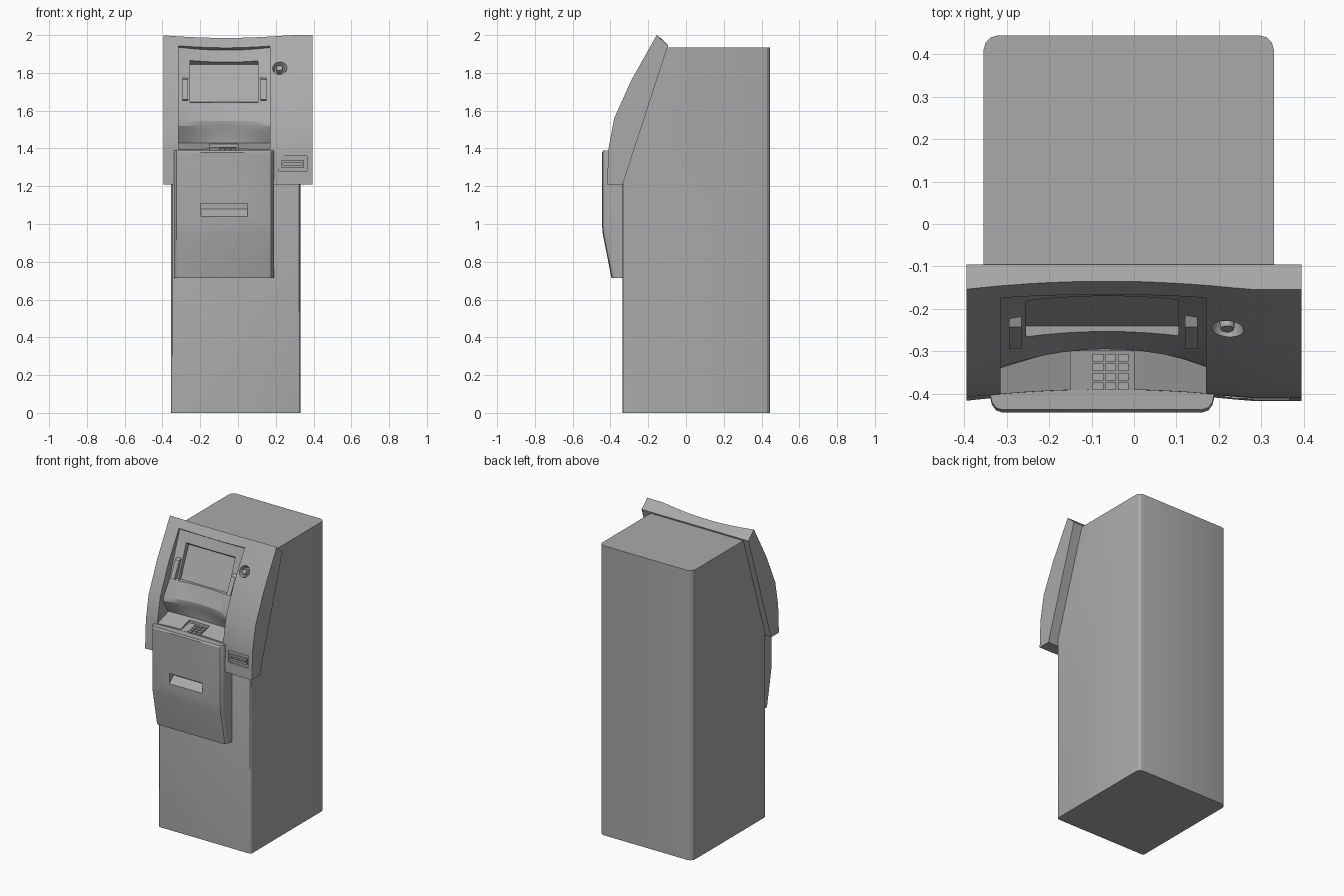
import bpy, bmesh, math
from mathutils import Vector, Matrix

cube = bpy.data.objects.get("Cube")
if cube:
    bpy.data.objects.remove(cube, do_unlink=True)

grey = bpy.data.materials.new("painted grey")
grey.use_nodes = True
colour = (0.4, 0.4, 0.4, 1)
grey.diffuse_color = colour
grey.node_tree.nodes["Principled BSDF"].inputs["Base Color"].default_value = colour
parts = []


def finish(name, bm, cutter=False):
    bmesh.ops.recalc_face_normals(bm, faces=bm.faces)
    me = bpy.data.meshes.new(name)
    bm.to_mesh(me)
    bm.free()
    me.materials.append(grey)
    ob = bpy.data.objects.new(name, me)
    bpy.context.collection.objects.link(ob)
    if cutter:
        ob.hide_render = True
    else:
        parts.append(ob)
    return ob


def skin(name, rings, cutter=False):
    """Closed solid through a row of equal-length rings."""
    bm = bmesh.new()
    vs = [[bm.verts.new(p) for p in r] for r in rings]
    n = len(vs[0])
    for a, b in zip(vs, vs[1:]):
        for i in range(n):
            j = (i + 1) % n
            bm.faces.new((a[i], a[j], b[j], b[i]))
    bm.faces.new(vs[0])
    bm.faces.new(vs[-1])
    return finish(name, bm, cutter)


def prism(name, x0, x1, section, cutter=False):
    return skin(name, [[(x, y, z) for y, z in section] for x in (x0, x1)], cutter)


def box(name, x0, x1, y0, y1, z0, z1, cutter=False):
    return prism(name, x0, x1, [(y0, z0), (y1, z0), (y1, z1), (y0, z1)], cutter)


def cone(name, centre, normal, r_in, r_out, depth, cutter=False):
    bm = bmesh.new()
    rot = Vector(normal).to_track_quat('Z', 'Y').to_matrix().to_4x4()
    bmesh.ops.create_cone(bm, cap_ends=True, segments=24, radius1=r_in, radius2=r_out,
                          depth=depth, matrix=Matrix.Translation(centre) @ rot)
    return finish(name, bm, cutter)


def carve(ob, cutter):
    mod = ob.modifiers.new("cut", 'BOOLEAN')
    mod.operation = 'DIFFERENCE'
    mod.solver = 'EXACT'
    mod.object = cutter
    bpy.context.view_layer.update()
    dg = bpy.context.evaluated_depsgraph_get()
    me = bpy.data.meshes.new_from_object(ob.evaluated_get(dg))
    ob.modifiers.clear()
    ob.data = me
    bpy.data.objects.remove(cutter, do_unlink=True)


def steps(a, b, n):
    return [a + (b - a) * i / n for i in range(n + 1)]


MID = -0.065  # centre line of the concave front


def dish(x, half):
    return max(0, 1 - ((x - MID) / half) ** 2)


# Cabinet: box with rounded uprights, front top sliced back to a slope
bm = bmesh.new()
bmesh.ops.create_cube(bm, size=1, matrix=Matrix.Translation((-0.0125, 0.055, 0.9675))
                      @ Matrix.Diagonal((0.685, 0.78, 1.935, 1)))
for rear, width in ((True, 0.035), (False, 0.015)):
    edges = [e for e in bm.edges
             if abs(e.verts[0].co.z - e.verts[1].co.z) > 1
             and (e.verts[0].co.y > 0) == rear]
    bmesh.ops.bevel(bm, geom=edges, offset=width, segments=3, profile=0.5, affect='EDGES')
cut = bmesh.ops.bisect_plane(bm, geom=bm.verts[:] + bm.edges[:] + bm.faces[:],
                             plane_co=(0, -0.335, 1.21), plane_no=(0, -0.735, 0.24),
                             clear_outer=True)
bmesh.ops.holes_fill(bm, edges=[e for e in bm.edges if e.is_boundary], sides=0)
finish("cabinet", bm)

# Fascia: side profile swept across, gently dished in the middle
rings = []
for x in [-0.395] + steps(-0.36, 0.29, 12) + [0.395]:
    d = dish(x, 0.34)
    y = 0.02 * d
    rings.append([(x, -0.335, 1.21), (x, -0.418 + y, 1.21), (x, -0.41 + y, 1.40),
                  (x, -0.38 + y, 1.56), (x, -0.29 + y, 1.76),
                  (x, -0.155 + y, 2.0 - 0.015 * d), (x, -0.095, 1.945)])
fascia = skin("fascia", rings)

# Operator recess: screen panel, overhanging lip and shelf
rings = []
for x in steps(-0.315, 0.17, 10):
    d = dish(x, 0.2425)
    y = 0.02 * d
    rings.append([(x, -0.6, 2.2), (x, -0.19 + y, 1.955 - 0.02 * d),
                  (x, -0.165 + y, 1.935 - 0.015 * d),
                  (x, -0.275 + y, 1.64), (x, -0.335 + 2 * y, 1.545),
                  (x, -0.34 + 2.4 * y, 1.52), (x, -0.325 + 2.2 * y, 1.49),
                  (x, -0.285 + 0.5 * y, 1.43), (x, -0.412, 1.39), (x, -0.6, 1.39)])
carve(fascia, skin("recess_cutter", rings, True))

# Sunken screen
carve(fascia, prism("screen_cutter", -0.255, 0.105,
                    [(-0.155, 1.845), (-0.24, 1.645), (-0.4, 1.635), (-0.4, 2.04)], True))

# Keypad well and card reader pocket
carve(fascia, prism("keypad_cutter", -0.15, 0.0,
                    [(-0.30, 1.405), (-0.396, 1.388), (-0.5, 1.388), (-0.5, 1.44),
                     (-0.30, 1.44)], True))
carve(fascia, box("card_cutter", 0.215, 0.365, -0.5, -0.4, 1.28, 1.36, True))

# Camera dimple and lens
normal = Vector((0, -0.873, 0.49))
spot = Vector((0.22, -0.247, 1.825))
carve(fascia, cone("camera_cutter", spot, normal, 0.028, 0.048, 0.06, True))
cone("camera_lens", spot - normal * 0.015, normal, 0.02, 0.016, 0.032)

# Keys
for col in range(3):
    for row in range(4):
        x = -0.085 + 0.03 * col
        y = -0.383 + 0.0225 * row
        z = 1.388 + (y + 0.396) * 0.177
        box("key", x - 0.0125, x + 0.0125, y - 0.009, y + 0.009, z - 0.004, z + 0.006)

# Card reader with its slot
reader = box("card_reader", 0.23, 0.35, -0.411, -0.39, 1.298, 1.338)
carve(reader, box("slot_cutter", 0.238, 0.342, -0.5, -0.4, 1.312, 1.324, True))

# Side grips beside the screen
for name, x in (("right_grip", -0.295), ("left_grip", 0.12)):
    prism(name, x, x + 0.03, [(-0.215, 1.775), (-0.243, 1.765), (-0.295, 1.66),
                              (-0.283, 1.655), (-0.25, 1.655)])

# Dispenser housing: rounded front corners, tapering at the foot
rings = []
corner = [(0, 0.04), (0.005, 0.018), (0.015, 0.005), (0.03, 0)]
for z, front in ((0.715, -0.395), (0.95, -0.441), (1.0, -0.445), (1.378, -0.445), (1.388, -0.438)):
    left = [(-0.34 + dx, front + dy, z) for dx, dy in corner]
    right = [(0.19 - dx, front + dy, z) for dx, dy in reversed(corner)]
    rings.append([(-0.34, -0.33, z)] + left + right + [(0.19, -0.33, z)])
housing = skin("dispenser_housing", rings)
carve(housing, prism("dispenser_cutter", -0.195, 0.05,
                     [(-0.6, 1.11), (-0.4, 1.108), (-0.4, 1.08), (-0.445, 1.04),
                      (-0.6, 1.04)], True))

# Smooth the curved surfaces, keep edges sharp
bpy.ops.object.select_all(action='DESELECT')
for ob in parts:
    ob.select_set(True)
bpy.context.view_layer.objects.active = parts[0]
bpy.ops.object.shade_smooth_by_angle(angle=math.radians(25))
